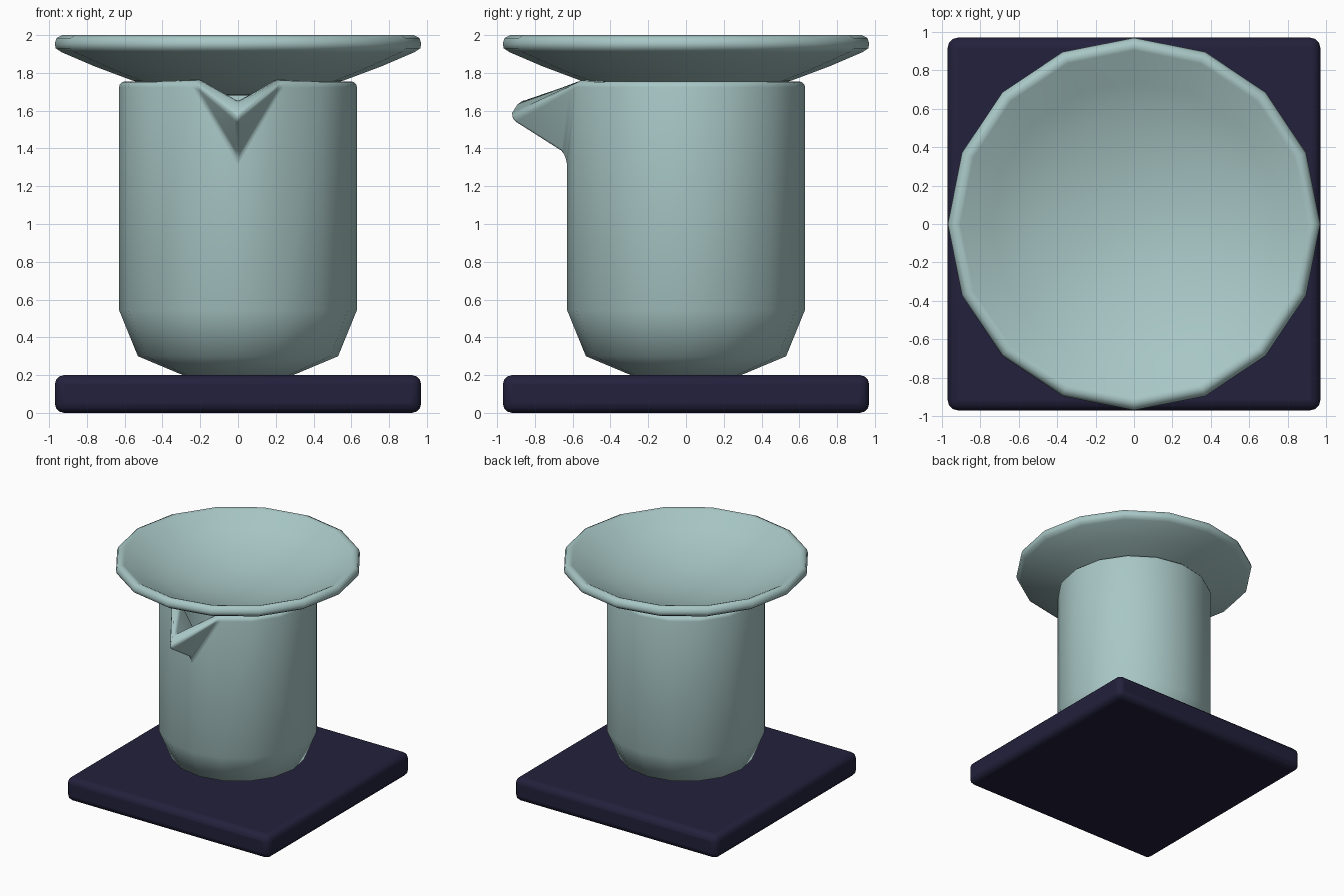
import bpy, bmesh, math

if "Cube" in bpy.data.objects:
    bpy.data.objects.remove(bpy.data.objects["Cube"])

SIDES = 16


def material(name, rgb):
    m = bpy.data.materials.new(name)
    m.diffuse_color = (*rgb, 1)
    m.use_nodes = True
    m.node_tree.nodes["Principled BSDF"].inputs["Base Color"].default_value = m.diffuse_color
    return m


glaze = material("pale teal", (0.39, 0.57, 0.56))
navy = material("dark navy", (0.016, 0.015, 0.045))


def finish(name, bm, mat):
    bmesh.ops.recalc_face_normals(bm, faces=bm.faces[:])
    me = bpy.data.meshes.new(name)
    bm.to_mesh(me)
    bm.free()
    me.materials.append(mat)
    ob = bpy.data.objects.new(name, me)
    bpy.context.collection.objects.link(ob)
    return ob


def bevel(ob, width, segments, angle):
    b = ob.modifiers.new("rounded edges", 'BEVEL')
    b.width, b.segments = width, segments
    b.limit_method, b.angle_limit = 'ANGLE', math.radians(angle)


def smooth(ob, angle):
    bpy.ops.object.select_all(action='DESELECT')
    ob.select_set(True)
    bpy.context.view_layer.objects.active = ob
    bpy.ops.object.shade_smooth_by_angle(angle=math.radians(angle))


def ring(bm, r, z):
    # index 0 is the front corner
    return [bm.verts.new((r * math.sin(2 * math.pi * i / SIDES),
                          -r * math.cos(2 * math.pi * i / SIDES), z))
            for i in range(SIDES)]


def bridge(bm, a, b, skip=()):
    for i in range(SIDES):
        if i not in skip:
            j = (i + 1) % SIDES
            bm.faces.new((a[i], a[j], b[j], b[i]))


# Square base slab
bm = bmesh.new()
bmesh.ops.create_cube(bm, size=1)
for v in bm.verts:
    v.co.x *= 1.94
    v.co.y *= 1.94
    v.co.z = (v.co.z + 0.5) * 0.2
base = finish("base_slab", bm, navy)
bevel(base, 0.05, 3, 30)
smooth(base, 50)

# Hollow cup, its front rim corner pulled out into a V-shaped spout
bm = bmesh.new()
rings = [ring(bm, r, z) for r, z in
         ((0.28, 0.195), (0.53, 0.30), (0.63, 0.545), (0.63, 1.755))]
bm.faces.new(rings[0])
bridge(bm, rings[0], rings[1])
bridge(bm, rings[1], rings[2])
low, top = rings[2], rings[3]
bridge(bm, low, top, skip=(0, SIDES - 1))
tip = top[0]
tip.co = (0, -0.945, 1.55)
root = bm.verts.new((0, -0.63, 1.35))
for n in (1, SIDES - 1):
    bm.faces.new((low[0], low[n], top[n], root))
    bm.faces.new((root, top[n], tip))
cup = finish("cup_with_spout", bm, glaze)
wall = cup.modifiers.new("wall", 'SOLIDIFY')
wall.thickness, wall.offset = 0.075, -1
wall.use_even_offset = True
bevel(cup, 0.03, 3, 50)
smooth(cup, 60)

# Shallow round dish resting in the cup
bm = bmesh.new()
profile = ((0.28, 1.685), (0.56, 1.76), (0.76, 1.835), (0.935, 1.91),
           (0.965, 1.93), (0.97, 1.955), (0.96, 1.985), (0.93, 2.0),
           (0.905, 1.99), (0.74, 1.895), (0.54, 1.82), (0.28, 1.755))
rings = [ring(bm, r, z) for r, z in profile]
for a, b in zip(rings, rings[1:]):
    bridge(bm, a, b)
for r, z in ((rings[0], 1.68), (rings[-1], 1.735)):
    c = bm.verts.new((0, 0, z))
    for i in range(SIDES):
        bm.faces.new((r[i], r[(i + 1) % SIDES], c))
dish = finish("dish", bm, glaze)
smooth(dish, 60)
